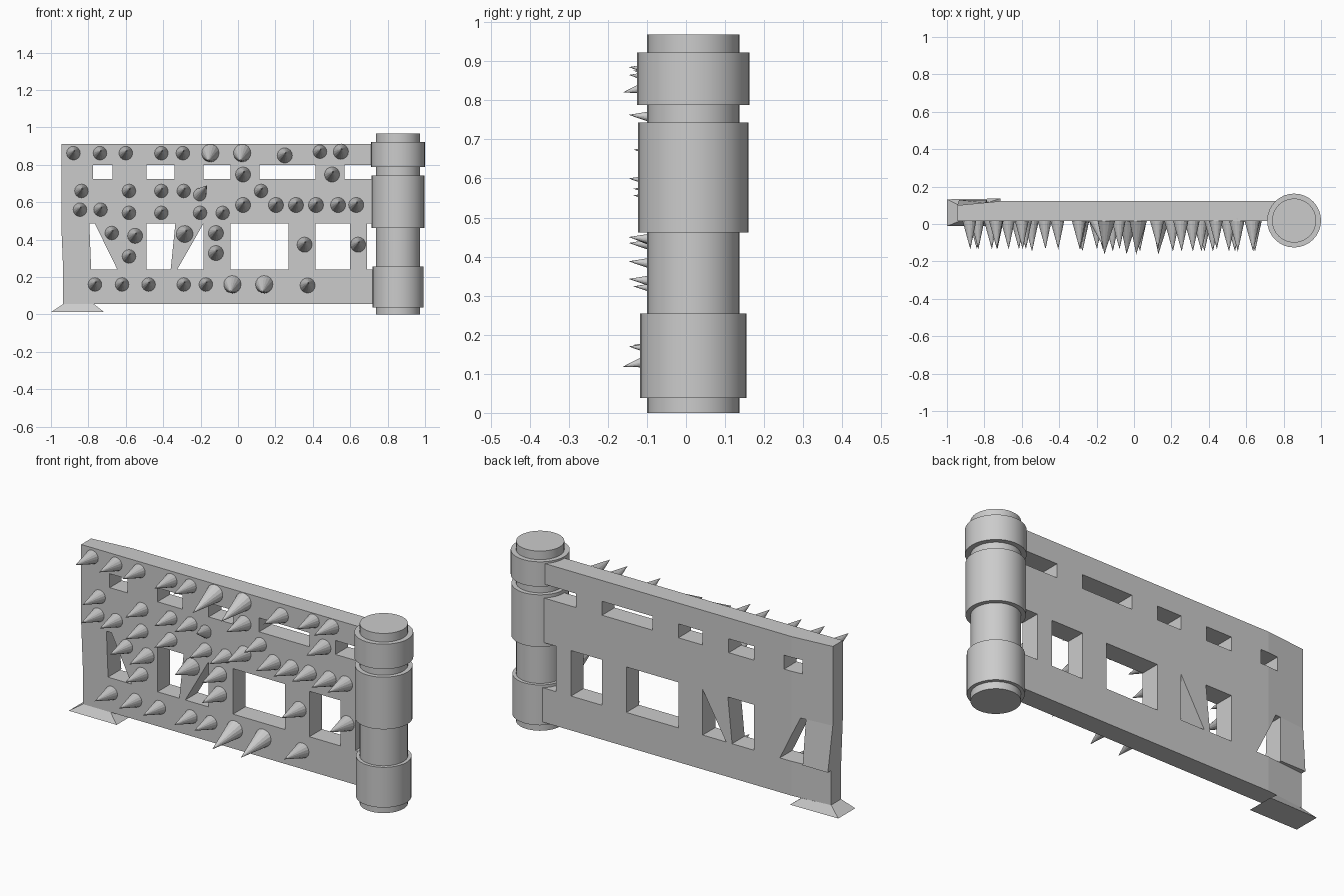
import bpy, bmesh, math
from mathutils import Vector

if "Cube" in bpy.data.objects:
    bpy.data.objects.remove(bpy.data.objects["Cube"])

grey = bpy.data.materials.new("stone grey")
grey.diffuse_color = (0.6, 0.6, 0.6, 1)
grey.use_nodes = True
grey.node_tree.nodes["Principled BSDF"].inputs["Base Color"].default_value = grey.diffuse_color

FRONT, BACK = 0.015, 0.122      # gate faces in y
LEFT, BEND = -0.945, -0.715     # back face tapers left of BEND


def finish(name, bm):
    bmesh.ops.recalc_face_normals(bm, faces=bm.faces[:])
    me = bpy.data.meshes.new(name)
    bm.to_mesh(me)
    bm.free()
    me.materials.append(grey)
    ob = bpy.data.objects.new(name, me)
    bpy.context.collection.objects.link(ob)
    return ob


def plank(name, pts, flare=False):
    """Extrude an x-z outline through the gate thickness, tapering the left end."""
    bm = bmesh.new()
    f = bm.faces.new([bm.verts.new((x, FRONT, z)) for x, z in pts])
    ext = bmesh.ops.extrude_face_region(bm, geom=[f])["geom"]
    for v in ext:
        if isinstance(v, bmesh.types.BMVert):
            v.co.y = BACK
    bmesh.ops.bisect_plane(bm, geom=bm.verts[:] + bm.edges[:] + bm.faces[:],
                           plane_co=(BEND, 0, 0), plane_no=(1, 0, 0))
    for v in bm.verts:
        if v.co.y > 0.1 and v.co.x < BEND:
            v.co.y -= 0.022 * (BEND - v.co.x) / (BEND - LEFT)
            if flare and v.co.z < 0.3:
                v.co.y = 0.128
    return finish(name, bm)


def rect(x0, x1, z0, z1):
    return [(x0, z0), (x1, z0), (x1, z1), (x0, z1)]


# Horizontal boards
plank("top_rail", rect(LEFT, 0.8, 0.80, 0.912))
plank("middle_panel", rect(LEFT, 0.8, 0.485, 0.725))
plank("bottom_rail", rect(-0.935, 0.8, 0.055, 0.24))

# Short blocks between the top rail and the middle panel
for x0, x1 in [(LEFT, -0.775), (-0.67, -0.49), (-0.34, -0.185),
               (-0.04, 0.115), (0.415, 0.57)]:
    plank("upper_block", rect(x0, x1, 0.725, 0.80))

# Lower uprights and slanted braces
for x0, x1 in [(-0.185, -0.04), (0.27, 0.415), (0.6, 0.69)]:
    plank("lower_upright", rect(x0, x1, 0.24, 0.485))
plank("end_upright", [(-0.935, 0.24), (-0.785, 0.24), (-0.795, 0.485), (LEFT, 0.485)], True)
plank("wide_brace", [(-0.645, 0.24), (-0.49, 0.24), (-0.49, 0.485), (-0.765, 0.485)])
plank("narrow_brace", [(-0.36, 0.24), (-0.325, 0.24), (-0.185, 0.485), (-0.335, 0.485)])

# Splayed foot under the free end
bm = bmesh.new()
low = [bm.verts.new(c + (0.012,)) for c in
       [(-1, -0.012), (-0.715, -0.012), (-0.715, 0.136), (-1, 0.132)]]
top = [bm.verts.new(c + (0.055,)) for c in
       [(-0.935, 0.015), (-0.77, 0.015), (-0.77, 0.118), (-0.935, 0.10)]]
bm.faces.new(low)
bm.faces.new(top)
for i in range(4):
    j = (i + 1) % 4
    bm.faces.new((low[i], low[j], top[j], top[i]))
finish("foot", bm)

# Hinge post with three collars
for name, r, z0, z1 in [("hinge_post", 0.118, 0, 0.968), ("top_collar", 0.144, 0.788, 0.922),
                        ("middle_collar", 0.141, 0.462, 0.743),
                        ("bottom_collar", 0.136, 0.038, 0.255)]:
    bpy.ops.mesh.primitive_cylinder_add(vertices=32, radius=r, depth=z1 - z0,
                                        location=(0.856, 0.0185, (z0 + z1) / 2))
    ob = bpy.context.object
    ob.name = name
    ob.data.materials.append(grey)
    bpy.ops.object.shade_smooth_by_angle(angle=math.radians(30))


def spike(x, z, r, tip):
    """Cone from the gate face to a tip offset (dx, y, dz)."""
    base = Vector((x, FRONT + 0.01, z))
    axis = Vector((x + tip[0], tip[1], z + tip[2])) - base
    bm = bmesh.new()
    bmesh.ops.create_cone(bm, cap_ends=True, segments=16, radius1=r, radius2=0,
                          depth=axis.length)
    bmesh.ops.remove_doubles(bm, verts=bm.verts[:], dist=1e-5)
    bm.transform(Vector((0, 0, 1)).rotation_difference(axis).to_matrix().to_4x4())
    bmesh.ops.translate(bm, verts=bm.verts[:], vec=base + axis / 2)
    finish("spike", bm)


# Small and medium spikes, row by row (height: x positions)
small = {0.862: [-0.88, -0.738, -0.6, -0.41, -0.295], 0.87: [0.438],
         0.66: [-0.837, -0.583, -0.41, -0.29, 0.123],
         0.56: [-0.845, -0.735], 0.543: [-0.583, -0.41, -0.203, -0.082],
         0.435: [-0.675], 0.31: [-0.583],
         0.16: [-0.765, -0.62, -0.478, -0.29, -0.172]}
medium = {0.87: [0.55], 0.85: [0.25], 0.748: [0.027, 0.503],
          0.585: [0.027, 0.203, 0.31, 0.417, 0.535, 0.632],
          0.435: [-0.118], 0.42: [-0.55], 0.328: [-0.118],
          0.373: [0.356, 0.642], 0.155: [0.372]}
large = {0.862: [-0.148, 0.022], 0.16: [-0.03, 0.14]}
for rows, r, tip in [(small, 0.039, (0.005, -0.135, 0.014)),
                     (medium, 0.043, (0.005, -0.147, 0.015)),
                     (large, 0.049, (-0.01, -0.162, -0.042))]:
    for z, xs in rows.items():
        for x in xs:
            spike(x, z, r, tip)
# Two odd-angled spikes
spike(-0.205, 0.64, 0.036, (0.04, -0.12, 0.05))
spike(-0.285, 0.43, 0.048, (0.01, -0.145, 0.02))
